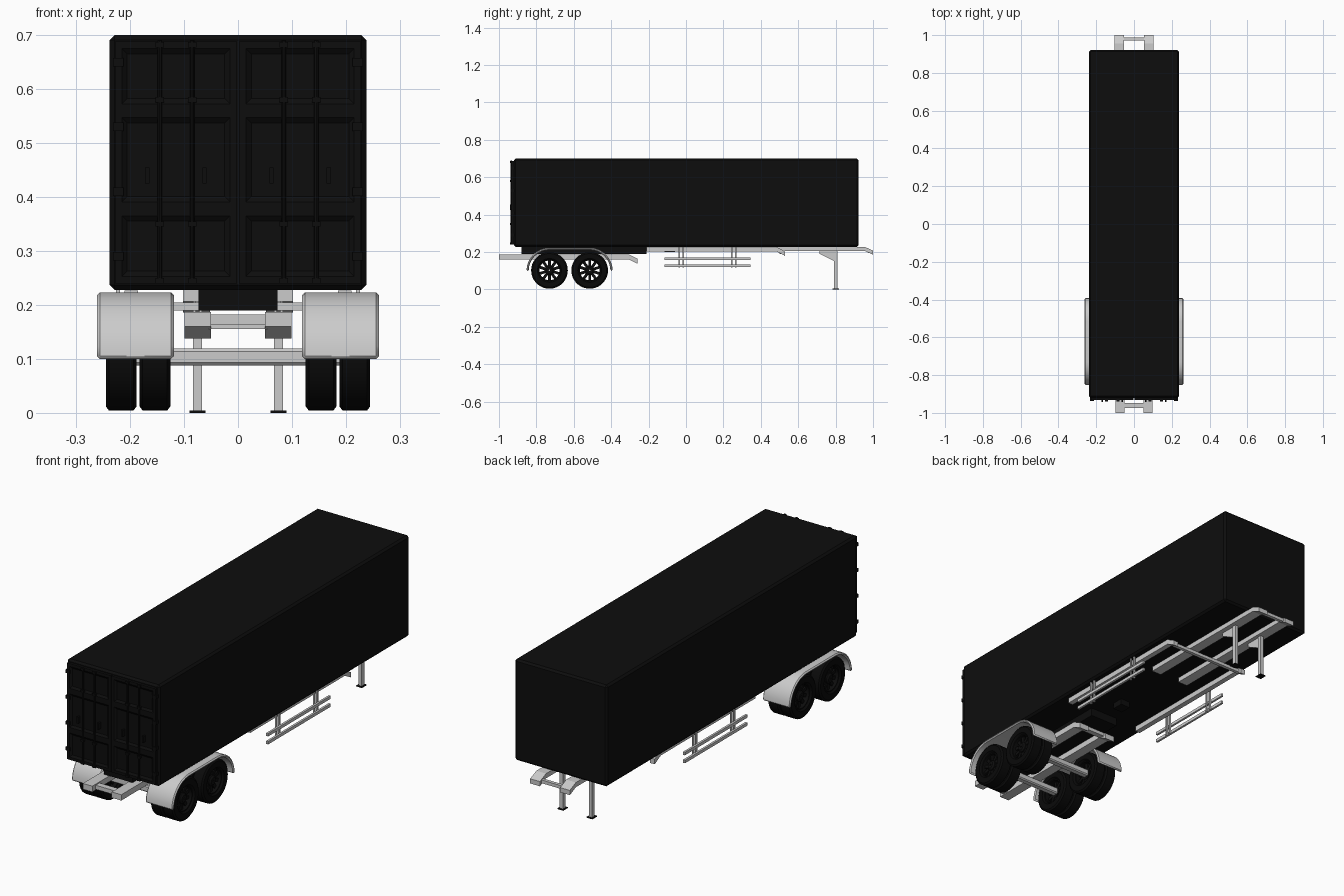
import bpy, bmesh
from math import cos, sin, pi, radians
from mathutils import Matrix, Vector

cube = bpy.data.objects.get("Cube")
if cube:
    bpy.data.objects.remove(cube)


def material(name, value):
    m = bpy.data.materials.new(name)
    m.use_nodes = True
    m.diffuse_color = (value, value, value, 1)
    bsdf = m.node_tree.nodes["Principled BSDF"]
    bsdf.inputs["Base Color"].default_value = (value, value, value, 1)
    bsdf.inputs["Roughness"].default_value = 0.6
    return m


BLACK = material("black paint", 0.004)
RUBBER = material("black rubber", 0.003)
GREY = material("light grey steel", 0.6)


def finish(name, bm, mat, bevel=0, smooth=False):
    bmesh.ops.recalc_face_normals(bm, faces=bm.faces)
    mesh = bpy.data.meshes.new(name)
    bm.to_mesh(mesh)
    bm.free()
    mesh.materials.append(mat)
    ob = bpy.data.objects.new(name, mesh)
    bpy.context.collection.objects.link(ob)
    if bevel:
        mod = ob.modifiers.new("bevel", "BEVEL")
        mod.width = bevel
        mod.segments = 1
        mod.limit_method = "ANGLE"
        mod.angle_limit = radians(50)
    if smooth:
        bpy.ops.object.select_all(action="DESELECT")
        ob.select_set(True)
        bpy.context.view_layer.objects.active = ob
        bpy.ops.object.shade_smooth_by_angle(angle=radians(35))
    return ob


def add_box(bm, x, y, z):
    """Box from (low, high) ranges."""
    size = Vector([r[1] - r[0] for r in (x, y, z)])
    mid = Vector([(r[0] + r[1]) / 2 for r in (x, y, z)])
    bmesh.ops.create_cube(bm, size=1, matrix=Matrix.Translation(mid) @ Matrix.Diagonal((*size, 1)))


def box(name, x, y, z, mat, bevel=0):
    bm = bmesh.new()
    add_box(bm, x, y, z)
    return finish(name, bm, mat, bevel)


def prism(name, profile, x, mat, bevel=0, smooth=False):
    """Side (y, z) profile extruded across x."""
    bm = bmesh.new()
    face = bm.faces.new([bm.verts.new((x[0], p[0], p[1])) for p in profile])
    ext = bmesh.ops.extrude_face_region(bm, geom=[face])
    moved = [v for v in ext["geom"] if isinstance(v, bmesh.types.BMVert)]
    bmesh.ops.translate(bm, verts=moved, vec=(x[1] - x[0], 0, 0))
    return finish(name, bm, mat, bevel, smooth)


def sided(side, a, b):
    return tuple(sorted((side * a, side * b)))


def rail(name, side, x, y0, y1, z0, z1, drop):
    """Beam along y whose far end slopes downwards."""
    knee = y1 - 0.045
    prism(name, [(y0, z0), (knee, z0), (y1, z0 - drop), (y1, z1 - drop), (knee, z1), (y0, z1)],
          sided(side, *x), GREY)


# Cargo body and the centre box below it
BODY = 0.238
box("cargo_body", (-BODY, BODY), (-0.92, 0.922), (0.228, 0.70), BLACK, 0.009)
box("underbody_box", (-0.073, 0.073), (-0.88, -0.21), (0.19, 0.232), BLACK)
box("underbody_valve", (-0.025, 0.025), (-0.115, -0.06), (0.2, 0.23), BLACK)


# Rear doors with sunken panels, lock rods, handles and hinges
def door(side):
    bm = bmesh.new()
    x0, x1 = sided(side, 0.002, 0.228)
    front, back = -0.932, -0.918
    levels = (0.24, 0.378, 0.56, 0.688)
    rows = [[bm.verts.new((x, front, z)) for x in (x0, x1)] for z in levels]
    faces = [bm.faces.new((a[0], a[1], b[1], b[0])) for a, b in zip(rows, rows[1:])]
    rim = [e for e in bm.edges if e.is_boundary]
    ext = bmesh.ops.extrude_edge_only(bm, edges=rim)
    for v in [g for g in ext["geom"] if isinstance(g, bmesh.types.BMVert)]:
        v.co.y = back
    bmesh.ops.recalc_face_normals(bm, faces=bm.faces)
    bmesh.ops.inset_individual(bm, faces=faces, thickness=0.018)
    bmesh.ops.inset_individual(bm, faces=faces, thickness=0.014, depth=-0.007)
    finish("door", bm, BLACK)

    for x in (0.085, 0.145):
        bm = bmesh.new()
        bmesh.ops.create_cone(bm, cap_ends=True, segments=8, radius1=0.004, radius2=0.004, depth=0.45,
                              matrix=Matrix.Translation((side * x, -0.934, 0.465)))
        for z in (0.245, 0.35, 0.58, 0.682):
            add_box(bm, (side * x - 0.008, side * x + 0.008), (-0.94, -0.928), (z - 0.005, z + 0.005))
        finish("lock_rod", bm, BLACK)
    for x in (0.062, 0.168):
        box("door_handle", (side * x - 0.004, side * x + 0.004), (-0.942, -0.926), (0.425, 0.455), BLACK)
    for z in (0.29, 0.41, 0.53, 0.65):
        box("door_hinge", sided(side, 0.212, 0.232), (-0.936, -0.915), (z - 0.008, z + 0.008), BLACK)


# Wheels: tyre with rim ring, hub and ten spokes with open gaps
AXLES = (-0.73, -0.515)
WHEEL_Z, TYRE_R = 0.102, 0.098


def lathe(bm, profile, steps):
    """Closed (x, radius) profile turned about the x axis."""
    rings = [[bm.verts.new((x, r * cos(2 * pi * i / steps), r * sin(2 * pi * i / steps)))
              for x, r in profile] for i in range(steps)]
    n = len(profile)
    for i in range(steps):
        a, b = rings[i], rings[(i + 1) % steps]
        for j in range(n):
            k = (j + 1) % n
            bm.faces.new((a[j], a[k], b[k], b[j]))


def wheel(x, y, side):
    h = 0.0285
    tyre = bmesh.new()
    lathe(tyre, [(-h, 0.064), (-h, 0.09), (-h + 0.006, TYRE_R), (h - 0.006, TYRE_R),
                 (h, 0.09), (h, 0.064), (h - 0.01, 0.056), (-h + 0.01, 0.056)], 36)
    rim = bmesh.new()
    lathe(rim, [(-0.02, 0.053), (-0.02, 0.06), (0.02, 0.06), (0.02, 0.053)], 36)
    lathe(rim, [(-0.006, 0.004), (-0.006, 0.026), (0.012, 0.024), (0.018, 0.016), (0.018, 0.004)], 20)
    for i in range(10):
        part = bmesh.ops.create_cube(rim, size=1, matrix=Matrix.Rotation(2 * pi * i / 10, 4, "X")
                                     @ Matrix.Translation((0.002, 0, 0.039))
                                     @ Matrix.Diagonal((0.01, 0.015, 0.036, 1)))
    for name, bm, mat in (("tyre", tyre, RUBBER), ("wheel_rim", rim, BLACK)):
        ob = finish(name, bm, mat, smooth=True)
        ob.location = (x, y, WHEEL_Z)
        if side < 0:
            ob.rotation_euler.z = pi


# Fender: half arches around both wheels joined by a flat top
def arch(radius):
    quarter = [pi / 2 * i / 8 for i in range(9)]
    rear = [(AXLES[0] - radius * cos(a), 0.1 + radius * sin(a)) for a in quarter]
    front = [(AXLES[1] + radius * sin(a), 0.1 + radius * cos(a)) for a in quarter]
    return rear + front


for side in (-1, 1):
    door(side)
    prism("fender", arch(0.123) + arch(0.111)[::-1], sided(side, 0.119, 0.261), GREY, 0.005, True)
    for y in AXLES:
        for x in (0.154, 0.2165):
            wheel(side * x, y, side)

    # Chassis rails
    rail("rear_rail", side, (0.05, 0.099), -1.0, -0.26, 0.16, 0.187, 0.022)
    rail("middle_rail", side, (0.185, 0.21), -0.21, 0.53, 0.203, 0.227, 0.024)
    rail("front_rail", side, (0.052, 0.102), 0.25, 1.0, 0.206, 0.228, 0.02)

    # Side guard
    for z in (0.12, 0.157):
        box("guard_bar", sided(side, 0.226, 0.236), (-0.115, 0.345), (z, z + 0.014), GREY)
    for y in (-0.025, 0.255):
        for dy in (-0.011, 0.011):
            box("guard_post", sided(side, 0.219, 0.226), (y + dy - 0.004, y + dy + 0.004),
                (0.117, 0.23), GREY)

    # Landing leg with brace and foot
    box("landing_leg", sided(side, 0.067, 0.083), (0.79, 0.81), (0.003, 0.21), GREY)
    prism("leg_brace", [(0.715, 0.207), (0.715, 0.19), (0.795, 0.15), (0.795, 0.207)],
          sided(side, 0.071, 0.079), GREY)
    box("landing_foot", sided(side, 0.06, 0.09), (0.783, 0.817), (0, 0.004), BLACK)

# Axles and cross members
for y in AXLES:
    box("axle", (-0.2, 0.2), (y - 0.016, y + 0.016), (0.088, 0.119), GREY, 0.005)
box("rear_cross_member", (-0.055, 0.055), (-0.975, -0.947), (0.163, 0.182), GREY)
box("bogie_cross_member", (-0.055, 0.055), (-0.297, -0.272), (0.155, 0.172), GREY)
box("middle_cross_member", (-0.19, 0.19), (0.5, 0.516), (0.19, 0.205), GREY)
box("front_cross_member", (-0.055, 0.055), (0.972, 0.988), (0.196, 0.211), GREY)
